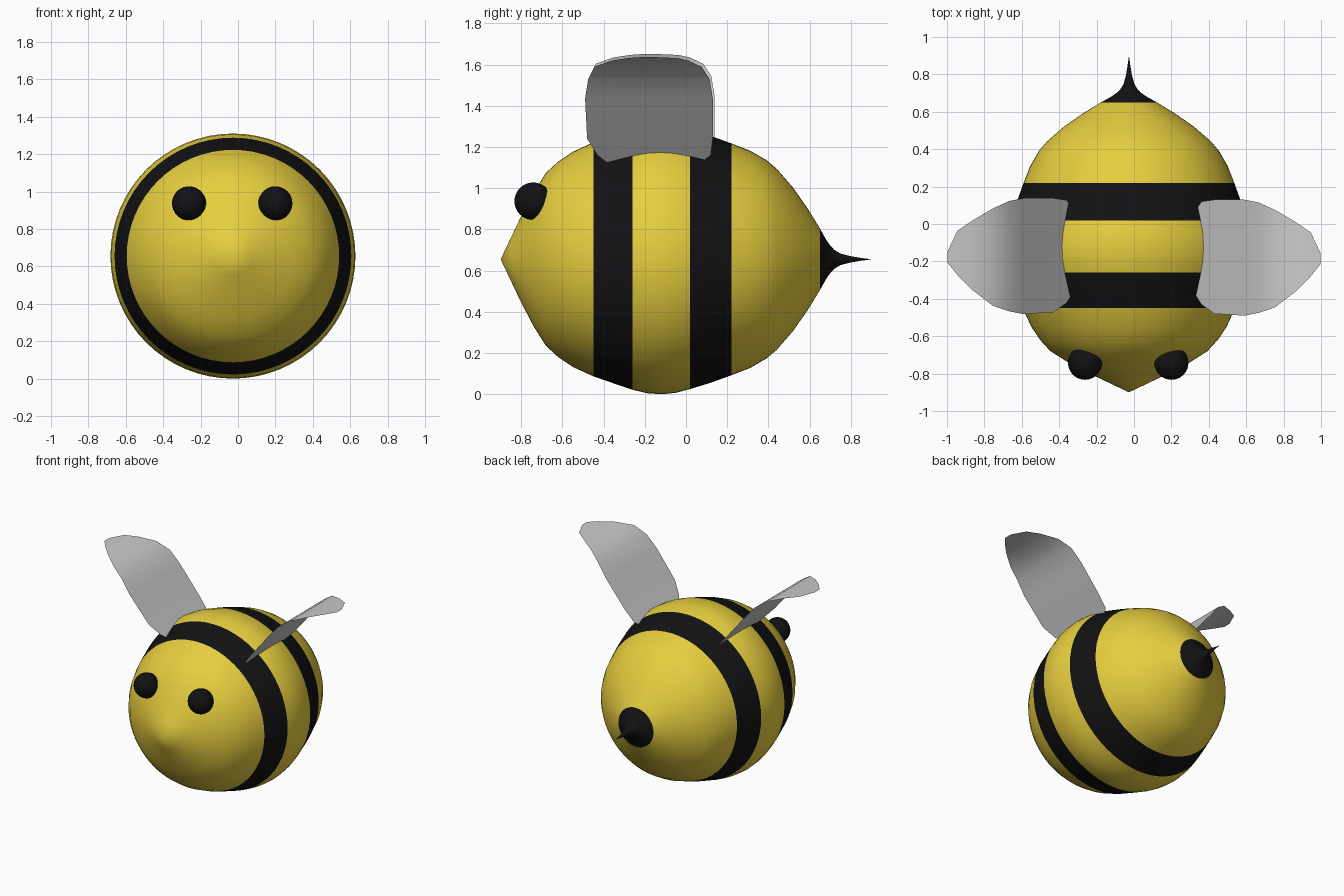
import bpy, bmesh, math

if "Cube" in bpy.data.objects:
    bpy.data.objects.remove(bpy.data.objects["Cube"])

CX, CZ = -0.027, 0.655


def material(name, rgb):
    m = bpy.data.materials.new(name)
    m.diffuse_color = (*rgb, 1)
    m.use_nodes = True
    m.node_tree.nodes["Principled BSDF"].inputs["Base Color"].default_value = m.diffuse_color
    return m


yellow = material("yellow", (0.80, 0.62, 0.05))
black = material("black", (0.006, 0.006, 0.007))


def finish(name, bm, mats=(), angle=35):
    me = bpy.data.meshes.new(name)
    bm.to_mesh(me)
    bm.free()
    ob = bpy.data.objects.new(name, me)
    bpy.context.collection.objects.link(ob)
    for m in mats:
        me.materials.append(m)
    bpy.ops.object.select_all(action='DESELECT')
    ob.select_set(True)
    bpy.context.view_layer.objects.active = ob
    bpy.ops.object.shade_smooth_by_angle(angle=math.radians(angle))
    return ob


def revolve(name, profile, mats, is_dark=lambda y: False, n=64):
    """Turn a (y, radius) profile about the body's long axis."""
    bm = bmesh.new()
    rings = []
    for y, r in profile:
        if r == 0:
            rings.append([bm.verts.new((CX, y, CZ))] * n)
        else:
            rings.append([bm.verts.new((CX + r * math.cos(2 * math.pi * i / n), y,
                                        CZ + r * math.sin(2 * math.pi * i / n))) for i in range(n)])
    for k in range(len(rings) - 1):
        a, b = rings[k], rings[k + 1]
        mid = (profile[k][0] + profile[k + 1][0]) / 2
        for i in range(n):
            j = (i + 1) % n
            f = bm.faces.new(list(dict.fromkeys((a[i], a[j], b[j], b[i]))))
            f.material_index = int(is_dark(mid))
    bmesh.ops.recalc_face_normals(bm, faces=bm.faces)
    return finish(name, bm, mats)


# striped body
body_profile = [(-0.90, 0), (-0.85, 0.105), (-0.80, 0.21), (-0.74, 0.325), (-0.68, 0.42),
                (-0.62, 0.475), (-0.55, 0.522), (-0.45, 0.568), (-0.355, 0.601), (-0.26, 0.633),
                (-0.19, 0.65), (-0.12, 0.655), (-0.05, 0.648), (0.02, 0.63), (0.12, 0.599),
                (0.22, 0.563), (0.31, 0.528), (0.39, 0.482), (0.44, 0.44), (0.52, 0.348),
                (0.59, 0.248), (0.65, 0.15)]
revolve("body", body_profile, [yellow, black],
        lambda y: -0.45 < y < -0.26 or 0.02 < y < 0.22)

# stinger
revolve("stinger", [(0.65, 0.15), (0.68, 0.096), (0.70, 0.067), (0.72, 0.046), (0.75, 0.028),
                    (0.80, 0.015), (0.85, 0.007), (0.90, 0)], [black])

# eyes
for side, label in ((-1, "left"), (1, "right")):
    bm = bmesh.new()
    bmesh.ops.create_uvsphere(bm, u_segments=32, v_segments=16, radius=0.091)
    eye = finish(label + "_eye", bm, [black])
    eye.location = (CX - 0.004 + side * 0.231, -0.742, 0.937)

# wings: thin curved sheets, rows of (x, z, back y, front y)
wing_rows = [(0.30, 1.09, -0.33, 0.00), (0.335, 1.13, -0.39, 0.08), (0.36, 1.16, -0.43, 0.12),
             (0.43, 1.24, -0.48, 0.13), (0.59, 1.435, -0.49, 0.13), (0.667, 1.53, -0.475, 0.115),
             (0.755, 1.59, -0.445, 0.075), (0.865, 1.62, -0.36, 0.01),
             (0.945, 1.632, -0.28, -0.045), (0.997, 1.637, -0.215, -0.155)]
for side, label, lift, shift in ((-1, "left", 0.015, 0.008), (1, "right", 0, 0)):
    bm = bmesh.new()
    prev = None
    for x, z, y0, y1 in wing_rows:
        row = [bm.verts.new((side * x, y0 + (y1 - y0) * t / 4 + shift, z + lift)) for t in range(5)]
        if prev:
            for i in range(4):
                quad = (prev[i], row[i], row[i + 1], prev[i + 1])
                bm.faces.new(quad if side > 0 else quad[::-1])
        prev = row
    finish(label + "_wing", bm)
